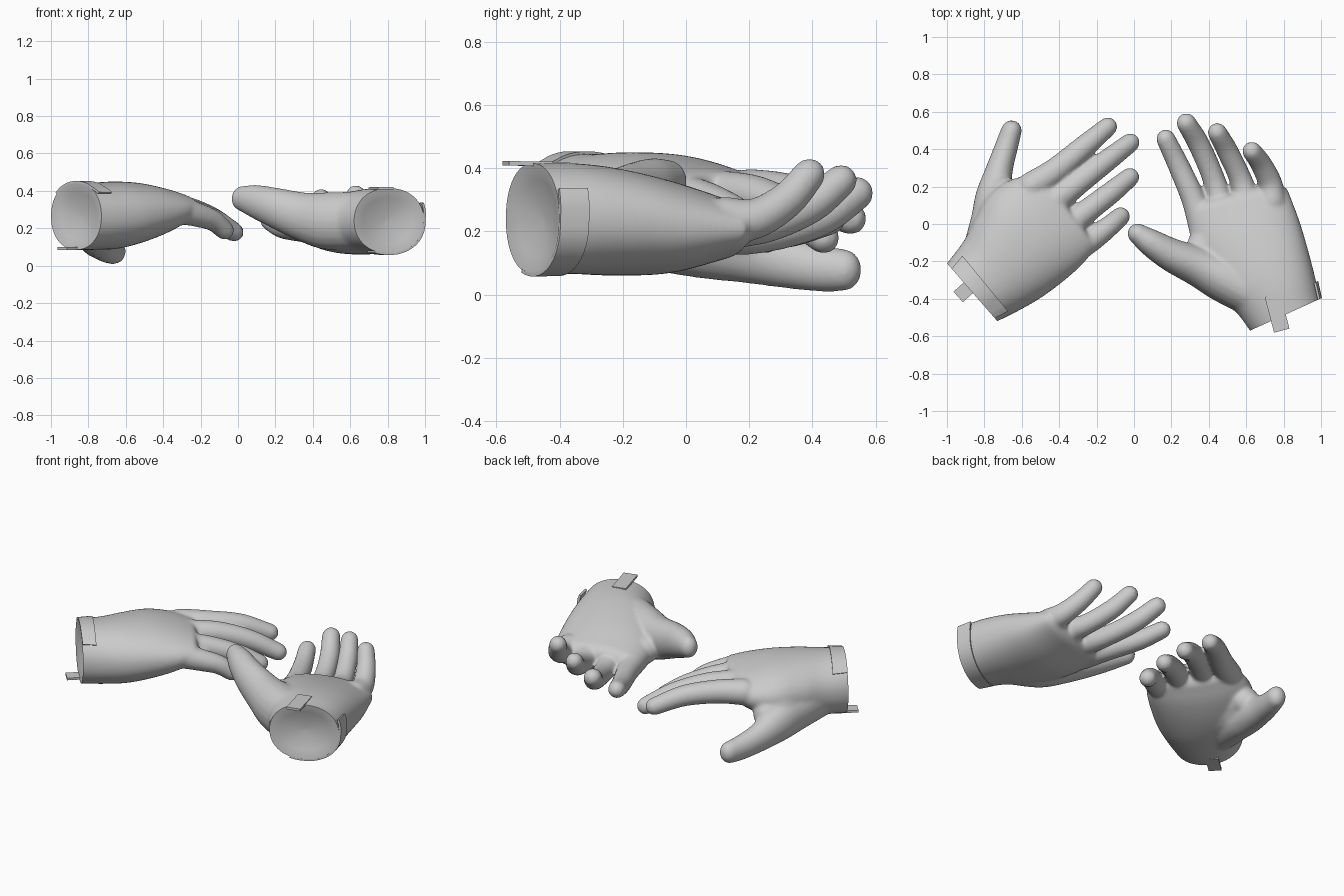
import bpy, bmesh, math
from mathutils import Vector

old = bpy.data.objects.get("Cube")
if old:
    bpy.data.objects.remove(old, do_unlink=True)

grey = bpy.data.materials.new("glove grey")
grey.use_nodes = True
grey.diffuse_color = (0.6, 0.6, 0.6, 1)
grey.node_tree.nodes["Principled BSDF"].inputs["Base Color"].default_value = (0.6, 0.6, 0.6, 1)


def spline(points, t):
    """Smooth curve through points; whole numbers of t fall on the points."""
    p = [Vector(q) for q in points]
    p = [p[0] * 2 - p[1]] + p + [p[-1] * 2 - p[-2]]
    i = max(0, min(int(t), len(points) - 2))
    a, b, c, d = p[i:i + 4]
    t -= i
    return (b * 2 + (c - a) * t + (a * 2 - b * 5 + c * 4 - d) * t * t
            + (b * 3 - a - c * 3 + d) * t ** 3) / 2


def loft(bm, rings):
    """Closed skin over a list of equally sized point rings."""
    rows = [[bm.verts.new(p) for p in ring] for ring in rings]
    n = len(rows[0])
    for a, b in zip(rows, rows[1:]):
        for i in range(n):
            j = (i + 1) % n
            bm.faces.new((a[i], a[j], b[j], b[i]))
    bm.faces.new(rows[0][::-1])
    bm.faces.new(rows[-1])


def make(name, bm):
    bmesh.ops.recalc_face_normals(bm, faces=bm.faces)
    mesh = bpy.data.meshes.new(name)
    bm.to_mesh(mesh)
    bm.free()
    mesh.materials.append(grey)
    ob = bpy.data.objects.new(name, mesh)
    bpy.context.collection.objects.link(ob)
    return ob


def smooth(ob, degrees):
    bpy.ops.object.select_all(action='DESELECT')
    ob.select_set(True)
    bpy.context.view_layer.objects.active = ob
    bpy.ops.object.shade_smooth_by_angle(angle=math.radians(degrees))


def bake(ob):
    """Apply the modifier stack."""
    graph = bpy.context.evaluated_depsgraph_get()
    mesh = bpy.data.meshes.new_from_object(ob.evaluated_get(graph))
    ob.modifiers.clear()
    ob.data = mesh
    mesh.materials.clear()
    mesh.materials.append(grey)


def section_point(sections, t, angle, scale=1.0):
    """Point on the rounded hand section at position t along the palm."""
    lx, ly, rx, ry, low, high = spline(sections, t)
    left, right = Vector((lx, ly, 0)), Vector((rx, ry, 0))
    c, s = math.cos(angle), math.sin(angle)
    c = math.copysign(abs(c) ** 0.93, c) * scale
    s = math.copysign(abs(s) ** 0.93, s) * scale
    mid = (left + right) / 2 + Vector((0, 0, (low + high) / 2))
    return mid + (right - left) / 2 * c + Vector((0, 0, (high - low) / 2 * s))


def section(sections, t, scale=1.0, n=48):
    return [section_point(sections, t, math.tau * k / n, scale) for k in range(n)]


def digit(bm, points, tall=1.0, n=20, steps=6):
    """Round-ended tapered tube through (x, y, z, radius) points."""
    path = [spline(points, k / steps) for k in range((len(points) - 1) * steps + 1)]
    rings = []

    def ring(q, d, offset, factor):
        side = d.cross(Vector((0, 0, 1))).normalized()
        up = side.cross(d) * tall
        r = q[3] * factor
        rings.append([q.to_3d() + d * offset * q[3] + side * r * math.cos(math.tau * k / n)
                      + up * r * math.sin(math.tau * k / n) for k in range(n)])

    caps = [math.radians(v) for v in (85, 65, 45, 22)]
    for i, q in enumerate(path):
        d = (path[min(i + 1, len(path) - 1)].to_3d() - path[max(i - 1, 0)].to_3d()).normalized()
        if i == 0:
            for v in caps:
                ring(q, d, -math.sin(v), math.cos(v))
        ring(q, d, 0, 1)
    for v in reversed(caps):
        ring(q, d, math.sin(v), math.cos(v))
    loft(bm, rings)


def glove(side, sections, fingers, thumb, web, strap_start, strap_sweep, tab_from, tab_to, tab_width):
    # hand: palm, fingers, thumb and thumb web fused into one smooth skin
    bm = bmesh.new()
    last = len(sections) - 1
    ts = [-0.3] + [k / 4 for k in range(last * 4 + 1)]
    ends = [section(sections, last + t, s) for t, s in ((0.12, 0.9), (0.2, 0.7))]
    loft(bm, [section(sections, t) for t in ts] + ends)
    for points in fingers + [web]:
        digit(bm, points)
    digit(bm, thumb, tall=1.2)
    hand = make(side + "_glove", bm)
    remesh = hand.modifiers.new("fuse", 'REMESH')
    remesh.mode = 'VOXEL'
    remesh.voxel_size = 0.009
    relax = hand.modifiers.new("relax", 'SMOOTH')
    relax.factor = 0.5
    relax.iterations = 18
    bake(hand)

    # cuff opening: trims the rim flat and sinks a shallow dish into it
    bm = bmesh.new()
    steps = ((-0.6, 1.4), (0, 1.4), (0, 0.985), (0.12, 0.7), (0.22, 0.4), (0.28, 0.05))
    loft(bm, [section(sections, t, s) for t, s in steps])
    cutter = make(side + "_cuff_cutter", bm)
    cutter.hide_render = True
    cut = hand.modifiers.new("opening", 'BOOLEAN')
    cut.operation = 'DIFFERENCE'
    cut.solver = 'EXACT'
    cut.object = cutter
    bake(hand)
    bpy.data.objects.remove(cutter, do_unlink=True)
    smooth(hand, 50)

    # strap: thin curved plate on the back of the cuff, lifted at its free end
    bm = bmesh.new()
    rings = []
    for k in range(17):
        angle = math.radians(strap_start + strap_sweep * k / 16)
        lift = 0.07 * max(0, 1 - k / 3)
        rings.append([section_point(sections, t, angle, s + lift)
                      for t, s in ((0.0, 0.98), (0.6, 0.98), (0.6, 1.045), (0.0, 1.045))])
    loft(bm, rings)
    smooth(make(side + "_cuff_strap", bm), 40)

    # pull tab on the palm side
    a, b = Vector(tab_from), Vector(tab_to)
    across = (b - a).cross(Vector((0, 0, 1))).normalized() * tab_width / 2
    up = Vector((0, 0, 0.007))
    bm = bmesh.new()
    loft(bm, [[p - across - up, p + across - up, p + across + up, p - across + up] for p in (a, b)])
    make(side + "_pull_tab", bm)


# sections: thumb-side x, y, little-finger-side x, y, lowest z, highest z
glove("right",
      [(-1.0, -.21, -.73, -.52, .085, .445), (-.91, -.09, -.61, -.46, .085, .445),
       (-.85, .03, -.49, -.39, .09, .45), (-.77, .16, -.37, -.30, .12, .445),
       (-.65, .24, -.27, -.21, .17, .42), (-.52, .26, -.21, -.13, .23, .39)],
      [[(-.55, .20, .32, .078), (-.42, .285, .32, .07), (-.27, .41, .30, .062), (-.14, .52, .24, .052)],
       [(-.46, .09, .32, .075), (-.30, .22, .31, .067), (-.15, .335, .26, .06), (-.02, .435, .18, .052)],
       [(-.38, -.03, .31, .075), (-.25, .07, .29, .065), (-.12, .17, .24, .06), (-.022, .25, .18, .052)],
       [(-.32, -.14, .30, .075), (-.21, -.07, .27, .065), (-.13, -.01, .24, .057), (-.072, .04, .19, .052)]],
      [(-.80, -.16, .23, .12), (-.765, .02, .185, .108), (-.75, .15, .155, .097),
       (-.72, .29, .11, .073), (-.68, .42, .083, .062), (-.655, .5, .077, .056)],
      [(-.71, -.06, .25, .15), (-.71, .07, .235, .125), (-.695, .17, .21, .085)],
      38, 102, (-.84, -.30, .092), (-.94, -.39, .092), .075)

glove("left",
      [(.62, -.57, .995, -.40, .065, .415), (.54, -.465, .96, -.25, .065, .415),
       (.42, -.37, .92, -.10, .06, .40), (.32, -.15, .88, .03, .067, .36),
       (.28, .06, .82, .19, .115, .30)],
      [[(.37, -.02, .20, .078), (.315, .14, .195, .065), (.235, .32, .205, .058), (.17, .455, .24, .052)],
       [(.48, .04, .20, .075), (.43, .23, .19, .061), (.35, .42, .24, .059), (.28, .54, .32, .054)],
       [(.61, .10, .22, .075), (.57, .24, .22, .061), (.50, .39, .28, .058), (.445, .49, .36, .052)],
       [(.74, .12, .235, .075), (.727, .22, .24, .065), (.68, .32, .30, .058), (.63, .39, .38, .052)]],
      [(.62, -.36, .24, .13), (.47, -.285, .24, .128), (.34, -.225, .265, .108), (.20, -.165, .31, .09),
       (.09, -.10, .345, .074), (.02, -.052, .36, .056)],
      [(.58, -.20, .22, .15), (.45, -.14, .22, .12), (.37, -.11, .225, .085)],
      28, -140, (.74, -.38, .412), (.79, -.57, .415), .085)
